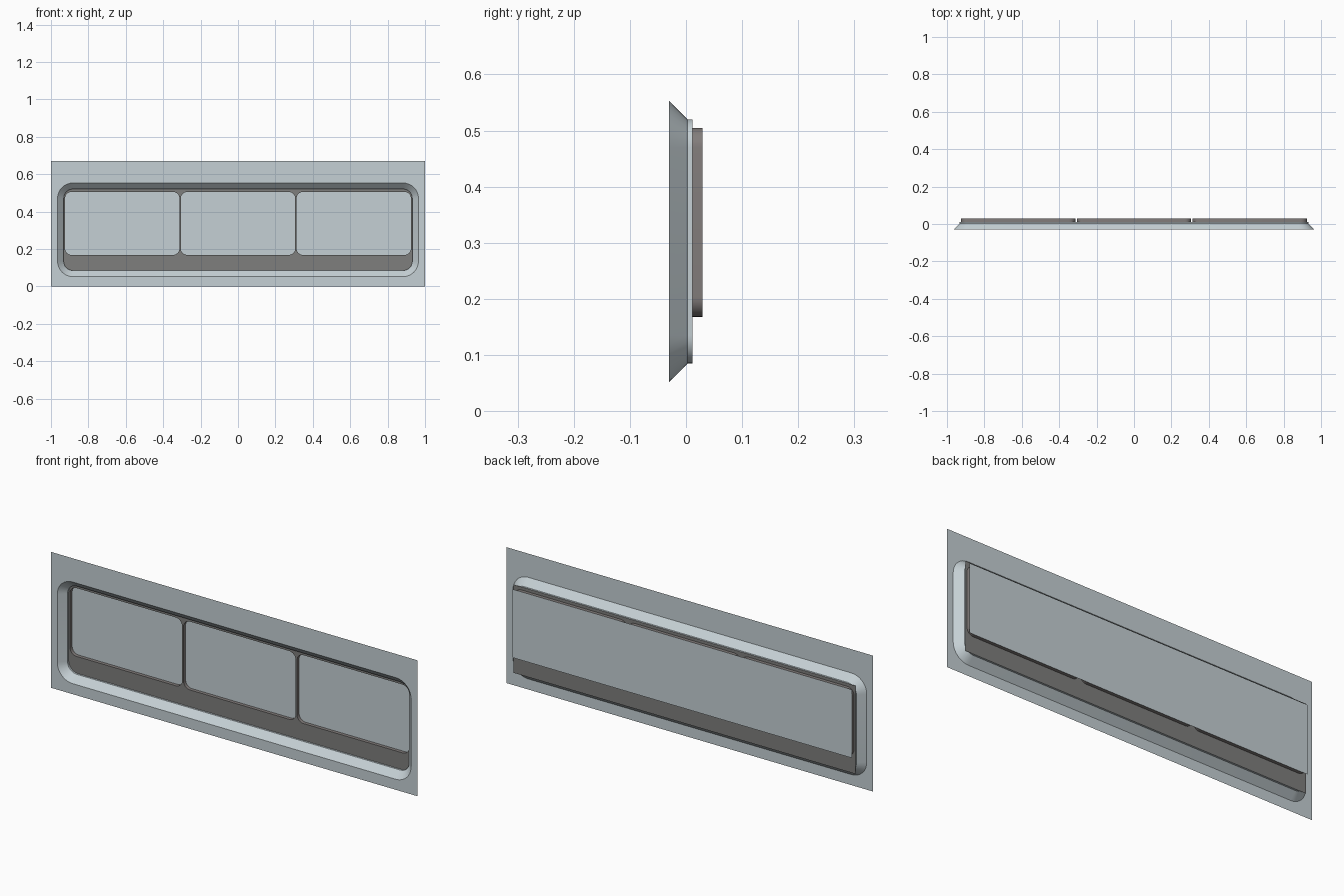
import bpy, bmesh, math

cube = bpy.data.objects.get("Cube")
if cube:
    bpy.data.objects.remove(cube, do_unlink=True)


def material(name, rgb):
    m = bpy.data.materials.new(name)
    m.use_nodes = True
    m.diffuse_color = (*rgb, 1)
    m.node_tree.nodes["Principled BSDF"].inputs["Base Color"].default_value = (*rgb, 1)
    return m


light = material("pale blue grey", (0.56, 0.63, 0.66))
dark = material("dark grey", (0.21, 0.21, 0.205))
warm = material("warm dark grey", (0.225, 0.205, 0.20))


def outline(bm, x0, x1, z0, z1, y, r=0, steps=8):
    """Closed loop of vertices round a rectangle, with rounded corners if r > 0."""
    if r:
        corners = ((x1 - r, z1 - r), (x0 + r, z1 - r), (x0 + r, z0 + r), (x1 - r, z0 + r))
        pts = []
        for i, (cx, cz) in enumerate(corners):
            for k in range(steps + 1):
                a = math.pi / 2 * (i + k / steps)
                pts.append((cx + r * math.cos(a), cz + r * math.sin(a)))
    else:
        pts = [(x1, z1), (x0, z1), (x0, z0), (x1, z0)]
    return [bm.verts.new((x, y, z)) for x, z in pts]


def edges_of(bm, loop):
    ring = []
    for a, b in zip(loop, loop[1:] + loop[:1]):
        ring.append(bm.edges.get((a, b)) or bm.edges.new((a, b)))
    return ring


def fill(bm, loops):
    """Flat sheet facing the front, with holes."""
    edges = [e for loop in loops for e in edges_of(bm, loop)]
    made = bmesh.ops.triangle_fill(bm, edges=edges, use_beauty=True, normal=(0, -1, 0))
    for f in made["geom"]:
        if isinstance(f, bmesh.types.BMFace):
            f.normal_update()
            if f.normal.y > 0:
                f.normal_flip()
    flat = [e for e in made["geom"] if isinstance(e, bmesh.types.BMEdge)
            and len(e.link_faces) == 2]
    bmesh.ops.dissolve_edges(bm, edges=flat) if len(loops) == 1 else None


def bridge(bm, a, b):
    """Wall between two matching loops, facing inwards."""
    n = len(a)
    for i in range(n):
        j = (i + 1) % n
        bm.faces.new((a[i], a[j], b[j], b[i]))


def finish(bm, name, mat):
    mesh = bpy.data.meshes.new(name)
    bm.to_mesh(mesh)
    bm.free()
    mesh.materials.append(mat)
    ob = bpy.data.objects.new(name, mesh)
    bpy.context.collection.objects.link(ob)
    bpy.ops.object.select_all(action='DESELECT')
    ob.select_set(True)
    bpy.context.view_layer.objects.active = ob
    bpy.ops.object.shade_smooth_by_angle(angle=math.radians(30))
    return ob


FRONT, LIP, PANEL, BACK = -0.03, 0.003, 0.012, 0.029
BOTTOM, TOP = 0.168, 0.505
WINDOWS = ((-0.925, -0.313), (-0.306, 0.306), (0.313, 0.925))
RADIUS = 0.035

# Face plate with a bevelled opening
bm = bmesh.new()
border = outline(bm, -1, 1, 0, 0.67, FRONT)
mouth = outline(bm, -0.965, 0.965, 0.052, 0.553, FRONT, 0.083)
throat = outline(bm, -0.932, 0.932, 0.085, 0.52, LIP, 0.05)
rim = outline(bm, -0.932, 0.932, 0.085, 0.52, PANEL, 0.05)
fill(bm, [border, mouth])
bridge(bm, mouth, throat)
bridge(bm, throat, rim)
finish(bm, "face_plate", light)

# Recessed panel with three window openings
bm = bmesh.new()
loops = [outline(bm, -0.932, 0.932, 0.085, 0.52, PANEL)]
loops += [outline(bm, a, b, BOTTOM, TOP, PANEL, RADIUS) for a, b in WINDOWS]
fill(bm, loops)
finish(bm, "recessed_panel", dark)

# Window surrounds
for side, (a, b) in zip(("right", "middle", "left"), WINDOWS):
    bm = bmesh.new()
    near = outline(bm, a, b, BOTTOM, TOP, PANEL, RADIUS)
    far = outline(bm, a, b, BOTTOM, TOP, BACK, RADIUS)
    bridge(bm, near, far)
    finish(bm, side + "_window_surround", warm)

# Single pane behind all the windows
bm = bmesh.new()
fill(bm, [outline(bm, -0.925, 0.925, BOTTOM, TOP, BACK)])
finish(bm, "window_pane", light)
